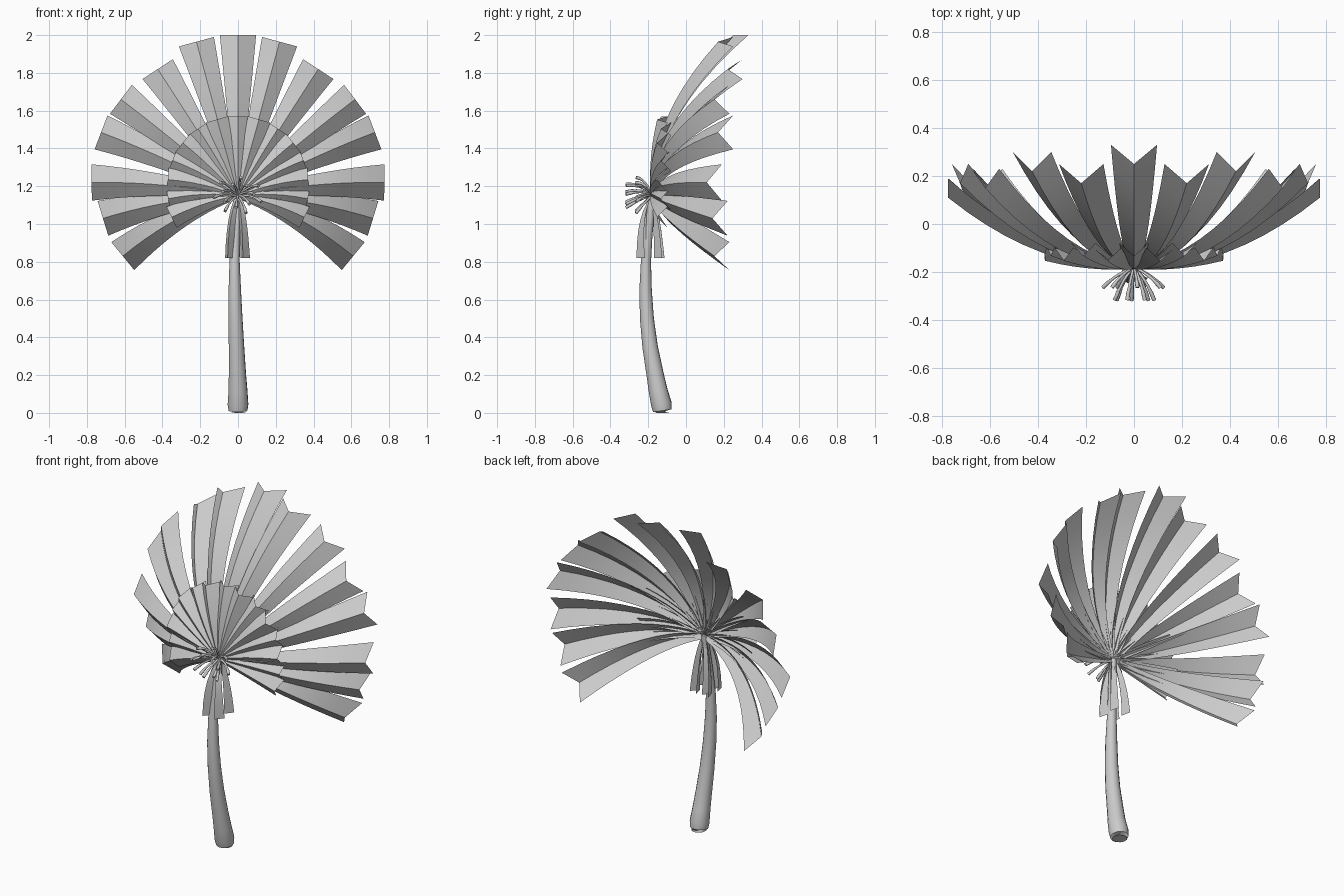
import bpy, bmesh, math
from mathutils import Vector

cube = bpy.data.objects.get("Cube")
if cube:
    bpy.data.objects.remove(cube, do_unlink=True)

mat = bpy.data.materials.new("pale grey")
mat.use_nodes = True
GREY = (0.6, 0.6, 0.6, 1)
mat.diffuse_color = GREY
mat.node_tree.nodes["Principled BSDF"].inputs["Base Color"].default_value = GREY

CENTRE = Vector((0, -0.18, 1.15))


def finish(name, bm, angle=30):
    mesh = bpy.data.meshes.new(name)
    bm.to_mesh(mesh)
    bm.free()
    mesh.materials.append(mat)
    obj = bpy.data.objects.new(name, mesh)
    bpy.context.collection.objects.link(obj)
    bpy.ops.object.select_all(action="DESELECT")
    obj.select_set(True)
    bpy.context.view_layer.objects.active = obj
    bpy.ops.object.shade_smooth_by_angle(angle=math.radians(angle))
    return obj


def bezier(a, b, c, t):
    return a * (1 - t) ** 2 + b * (2 * t * (1 - t)) + c * t * t


def petal(bm, start, control, tip, base_half, tip_half, fold, steps=10):
    """A strip creased along its middle, its edges swept back by the fold vector."""
    rows = []
    for i in range(steps + 1):
        t = i / steps
        p = bezier(start, control, tip, t)
        tangent = (control - start) * (1 - t) + (tip - control) * t
        side = tangent.cross(fold).normalized()
        w = base_half + (tip_half - base_half) * t
        back = fold * (0.12 + 0.88 * t)
        rows.append([bm.verts.new(q) for q in (p - side * w + back, p, p + side * w + back)])
    for r, s in zip(rows, rows[1:]):
        for k in range(2):
            bm.faces.new((r[k], r[k + 1], s[k + 1], s[k]))


def tube(name, points, sides=12):
    """Lofted round tube through (x, y, z, radius) points."""
    bm = bmesh.new()
    centres = [Vector(p[:3]) for p in points]
    rings = []
    for i, p in enumerate(points):
        d = (centres[min(i + 1, len(points) - 1)] - centres[max(i - 1, 0)]).normalized()
        u = d.cross(Vector((0.3, 0.9, 0.1))).normalized()
        if i == 0 and abs(d.z) > 0.9:
            d, u = Vector((0, 0, 1)), Vector((1, 0, 0))
        v = d.cross(u)
        rings.append([bm.verts.new(centres[i] + (u * math.cos(a) + v * math.sin(a)) * p[3])
                      for a in (2 * math.pi * k / sides for k in range(sides))])
    for r, s in zip(rings, rings[1:]):
        for k in range(sides):
            n = (k + 1) % sides
            bm.faces.new((r[k], r[n], s[n], s[k]))
    bm.faces.new(rings[0][::-1])
    bm.faces.new(rings[-1])
    bmesh.ops.recalc_face_normals(bm, faces=bm.faces)
    return finish(name, bm, 50)


# Stem, swollen towards the foot
tube("stem", [(0, -0.123, 0, 0.042), (0, -0.125, 0.012, 0.05), (0, -0.13, 0.045, 0.055),
              (0, -0.148, 0.12, 0.05), (-0.003, -0.163, 0.2, 0.046), (-0.008, -0.19, 0.35, 0.041),
              (-0.013, -0.207, 0.5, 0.037), (-0.017, -0.214, 0.65, 0.033),
              (-0.018, -0.212, 0.8, 0.027), (-0.012, -0.2, 0.95, 0.023),
              (-0.003, -0.185, 1.08, 0.022), (0, -0.175, 1.16, 0.015)], 16)

# Large petals: top one, then mirrored pairs as (x, y, z of tip, lift of the arch)
bm = bmesh.new()
tips = [(0, 0.25, 2.0, 0), (0.22, 0.17, 1.965, 0), (0.425, 0.22, 1.82, 0.01),
        (0.62, 0.15, 1.66, 0.02), (0.725, 0.17, 1.485, 0.03), (0.775, 0.11, 1.22, 0.04),
        (0.715, 0.14, 1.03, 0.05), (0.61, 0.15, 0.83, 0.09)]
for x, y, z, lift in tips:
    for sx in ((1, -1) if x else (1,)):
        tip = Vector((x * sx, y, z))
        control = (CENTRE + tip) / 2 + Vector((0, 0, lift))
        control.y = -0.2
        petal(bm, CENTRE, control, tip, 0.015, 0.096, Vector((0, 0.08, 0)))
finish("large_petals", bm)

# Small inner petals in an open fan
bm = bmesh.new()
COUNT = 15
for i in range(COUNT):
    a = math.radians(-18 + 216 * i / (COUNT - 1))
    r = 0.37 + 0.05 * max(0, math.sin(a))
    out = Vector((math.cos(a), 0, math.sin(a)))
    start = CENTRE + Vector((0, -0.008, 0))
    tip = start + out * r + Vector((0, 0.035 + 0.02 * (i % 2), 0))
    control = start + out * r * 0.5 + Vector((0, -0.012, 0.03 * abs(out.x)))
    petal(bm, start, control, tip, 0.014, 0.062, Vector((0, 0.055, 0)), 6)
finish("small_petals", bm)

# Narrow petals hanging around the top of the stem
bm = bmesh.new()
for x, y in ((-0.055, -0.262), (0.026, -0.262), (-0.055, -0.17), (0.026, -0.17)):
    tip = Vector((x, y, 0.82))
    control = Vector((x * 0.9, y, 1.06))
    petal(bm, CENTRE, control, tip, 0.012, 0.026, Vector((0.012, 0.05, 0)), 6)
finish("hanging_petals", bm)

# Curling stamens reaching forward from the heart of the flower
STAMENS = 14
for i in range(STAMENS):
    a = 2 * math.pi * (i + 0.25) / STAMENS
    reach = 0.13 if i % 2 else 0.085
    forward = 0.085 if i % 2 else 0.138
    out = Vector((math.cos(a), 0, 0.75 * math.sin(a)))
    end = CENTRE + out * reach + Vector((0, -forward, 0))
    mid = CENTRE + out * reach * 0.6 + Vector((0, -forward * 0.35, 0.03))
    pts = [(*bezier(CENTRE, mid, end, t / 6), 0.006 + 0.0025 * (t > 4)) for t in range(7)]
    tube("stamen_%02d" % (i + 1), pts, 8)
